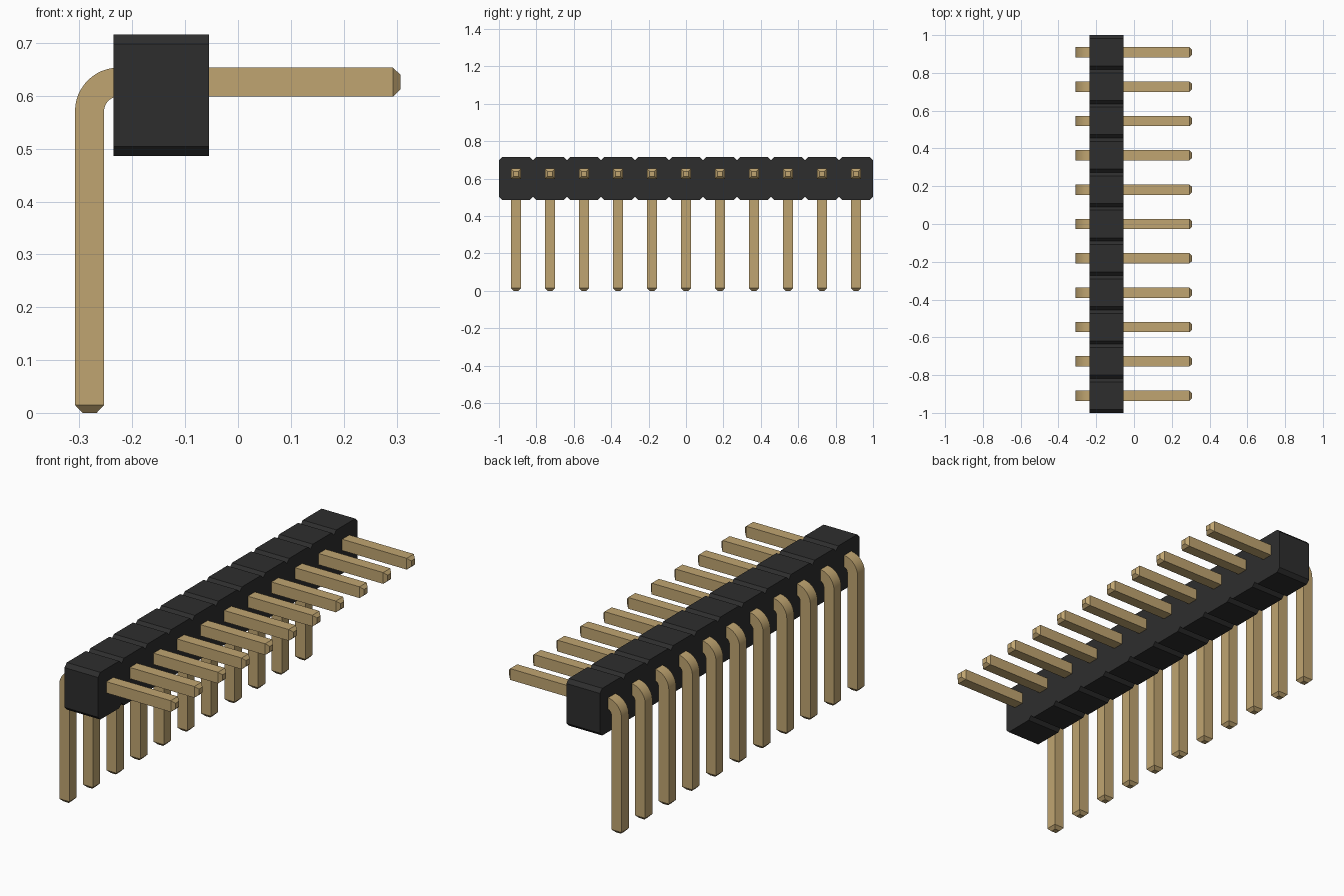
import bpy, bmesh, math
from mathutils import Vector

if "Cube" in bpy.data.objects:
    bpy.data.objects.remove(bpy.data.objects["Cube"], do_unlink=True)

COUNT = 11
PITCH = 2.0 / COUNT


def material(name, rgb):
    m = bpy.data.materials.new(name)
    m.use_nodes = True
    col = (*rgb, 1.0)
    m.diffuse_color = col
    m.node_tree.nodes["Principled BSDF"].inputs["Base Color"].default_value = col
    return m


def finish(bm, name, mat):
    bmesh.ops.recalc_face_normals(bm, faces=bm.faces)
    mesh = bpy.data.meshes.new(name)
    bm.to_mesh(mesh)
    bm.free()
    mesh.materials.append(mat)
    obj = bpy.data.objects.new(name, mesh)
    bpy.context.collection.objects.link(obj)
    return obj


black = material("black plastic", (0.027, 0.027, 0.027))
gold = material("gold metal", (0.527, 0.376, 0.165))

# Housing: row of chamfered cells as one notched profile, extruded along x
X0, X1, Z0, Z1, CH = -0.236, -0.055, 0.486, 0.716, 0.018
top, bottom = [], []
for i in range(COUNT):
    a, b = -1 + i * PITCH, -1 + (i + 1) * PITCH
    top += [(a, Z1 - CH), (a + CH, Z1), (b - CH, Z1)]
    bottom += [(a, Z0 + CH), (a + CH, Z0), (b - CH, Z0)]
top.append((1, Z1 - CH))
bottom.append((1, Z0 + CH))
bm = bmesh.new()
face = bm.faces.new([bm.verts.new((X0, y, z)) for y, z in top + bottom[::-1]])
ext = bmesh.ops.extrude_face_region(bm, geom=[face])
bmesh.ops.translate(bm, vec=(X1 - X0, 0, 0),
                    verts=[g for g in ext["geom"] if isinstance(g, bmesh.types.BMVert)])
finish(bm, "housing", black)

# Pin: square section swept up the leg, round the bend and out to the tip
HALF, TIP, R, STEPS = 0.0275, 0.0135, 0.055, 12
LEG_X, ARM_Z, END_X = -0.281, 0.626, 0.308
cx, cz = LEG_X + R, ARM_Z - R
# each station: centre x, centre z, bend angle, half width
stations = [(LEG_X, 0, 0, TIP), (LEG_X, 0.015, 0, HALF)]
for k in range(STEPS + 1):
    t = math.pi / 2 * k / STEPS
    stations.append((cx - R * math.cos(t), cz + R * math.sin(t), t, HALF))
stations += [(END_X - 0.015, ARM_Z, math.pi / 2, HALF), (END_X, ARM_Z, math.pi / 2, TIP)]

bm = bmesh.new()
rings = []
for x, z, t, h in stations:
    out = Vector((-math.cos(t), 0, math.sin(t))) * h
    side = Vector((0, h, 0))
    c = Vector((x, 0, z))
    rings.append([bm.verts.new(c + out * u + side * v)
                  for u, v in ((1, 1), (1, -1), (-1, -1), (-1, 1))])
for r0, r1 in zip(rings, rings[1:]):
    for j in range(4):
        k = (j + 1) % 4
        bm.faces.new((r0[j], r0[k], r1[k], r1[j]))
bm.faces.new(rings[0])
bm.faces.new(rings[-1])
pin = finish(bm, "pin_1", gold)

# Smooth the bend while keeping the square edges sharp
bpy.ops.object.select_all(action="DESELECT")
pin.select_set(True)
bpy.context.view_layer.objects.active = pin
bpy.ops.object.shade_smooth_by_angle(angle=math.radians(30))

# Repeat the pin once per cell
pin.location.y = -1 + PITCH / 2
for i in range(1, COUNT):
    copy = pin.copy()
    copy.name = f"pin_{i + 1}"
    copy.location.y = -1 + PITCH * (i + 0.5)
    bpy.context.collection.objects.link(copy)
